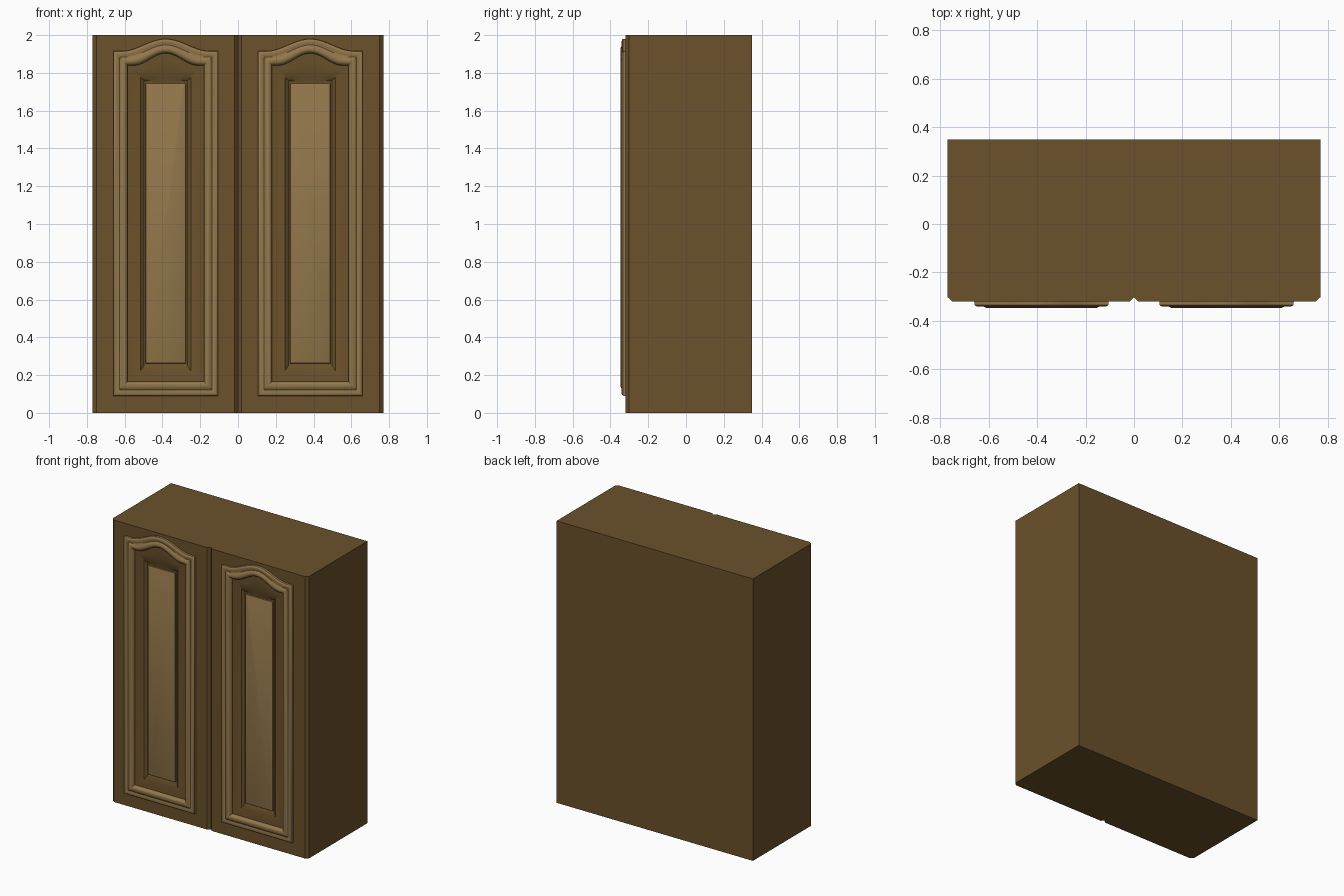
import bpy, bmesh, math

if "Cube" in bpy.data.objects:
    bpy.data.objects.remove(bpy.data.objects["Cube"])


def material(name, rgb):
    m = bpy.data.materials.new(name)
    m.diffuse_color = (*rgb, 1)
    m.use_nodes = True
    m.node_tree.nodes["Principled BSDF"].inputs["Base Color"].default_value = m.diffuse_color
    return m


dark = material("dark_wood", (0.147, 0.082, 0.024))
light = material("light_wood", (0.29, 0.185, 0.07))
N = 24  # segments along the arched top


def outline(x0, x1, z0, z1, arch):
    """Rectangle whose top edge swells into a cathedral arch."""
    pts = [(x0, z0), (x1, z0)]
    xc, half = (x0 + x1) / 2, (x1 - x0) / 2
    for i in range(N + 1):
        u = 1 - 2 * i / N
        rise = 0.5 * (1 + math.cos(math.pi * min(1, abs(u) / 0.85)))
        pts.append((xc + u * half, z1 + arch * rise))
    return pts


def finish(name, bm, mats):
    bmesh.ops.recalc_face_normals(bm, faces=bm.faces)
    me = bpy.data.meshes.new(name)
    bm.to_mesh(me)
    bm.free()
    for m in mats:
        me.materials.append(m)
    ob = bpy.data.objects.new(name, me)
    bpy.context.collection.objects.link(ob)
    return ob


def build_door(name, side):
    # nested rings: x0, x1, z0, z1, arch height, y, material of the band leading to it
    rings = [(0, .77, 0, 2, 0, -.288, 0),
             (0, .77, 0, 2, 0, -.302, 0),
             (.018, .75, 0, 2, 0, -.32, 0)]
    # raised moulding: inset, y
    for d, y in [(0, -.32), (.001, -.334), (.006, -.339), (.015, -.341), (.024, -.338),
                 (.032, -.337), (.04, -.342), (.048, -.346), (.06, -.346),
                 (.068, -.341), (.074, -.332), (.076, -.32)]:
        rings.append((.105 + d, .66 - d, .09 + d, 1.915 - d, .065, y, 0 if d == 0 else 1))
    # sunken field, then the raised centre panel
    rings += [(.205, .56, .19, 1.815, .055, -.318, 0),
              (.25, .515, .225, 1.775, .012, -.316, 0),
              (.268, .497, .25, 1.757, 0, -.302, 0),
              (.276, .489, .262, 1.745, 0, -.302, 0),
              (.277, .488, .263, 1.744, 0, -.312, 1),
              (.284, .481, .272, 1.735, 0, -.316, 1)]
    bm = bmesh.new()
    prev = None
    for x0, x1, z0, z1, h, y, mat in rings:
        cur = [bm.verts.new((side * x, y, z)) for x, z in outline(x0, x1, z0, z1, h)]
        if prev:
            for i in range(len(cur)):
                j = (i + 1) % len(cur)
                bm.faces.new((prev[i], prev[j], cur[j], cur[i])).material_index = mat
        else:
            bm.faces.new(cur)
        prev = cur
    bm.faces.new(prev).material_index = 1
    ob = finish(name, bm, (dark, light))
    bpy.ops.object.select_all(action='DESELECT')
    ob.select_set(True)
    bpy.context.view_layer.objects.active = ob
    bpy.ops.object.shade_smooth_by_angle(angle=math.radians(35))


# carcass box
bm = bmesh.new()
bmesh.ops.create_cube(bm, size=1)
for v in bm.verts:
    v.co = (v.co.x * 1.54, .031 + v.co.y * .638, 1 + v.co.z * 2)
finish("cabinet_body", bm, (dark,))

# pair of mirrored doors
build_door("right_door", 1)
build_door("left_door", -1)
